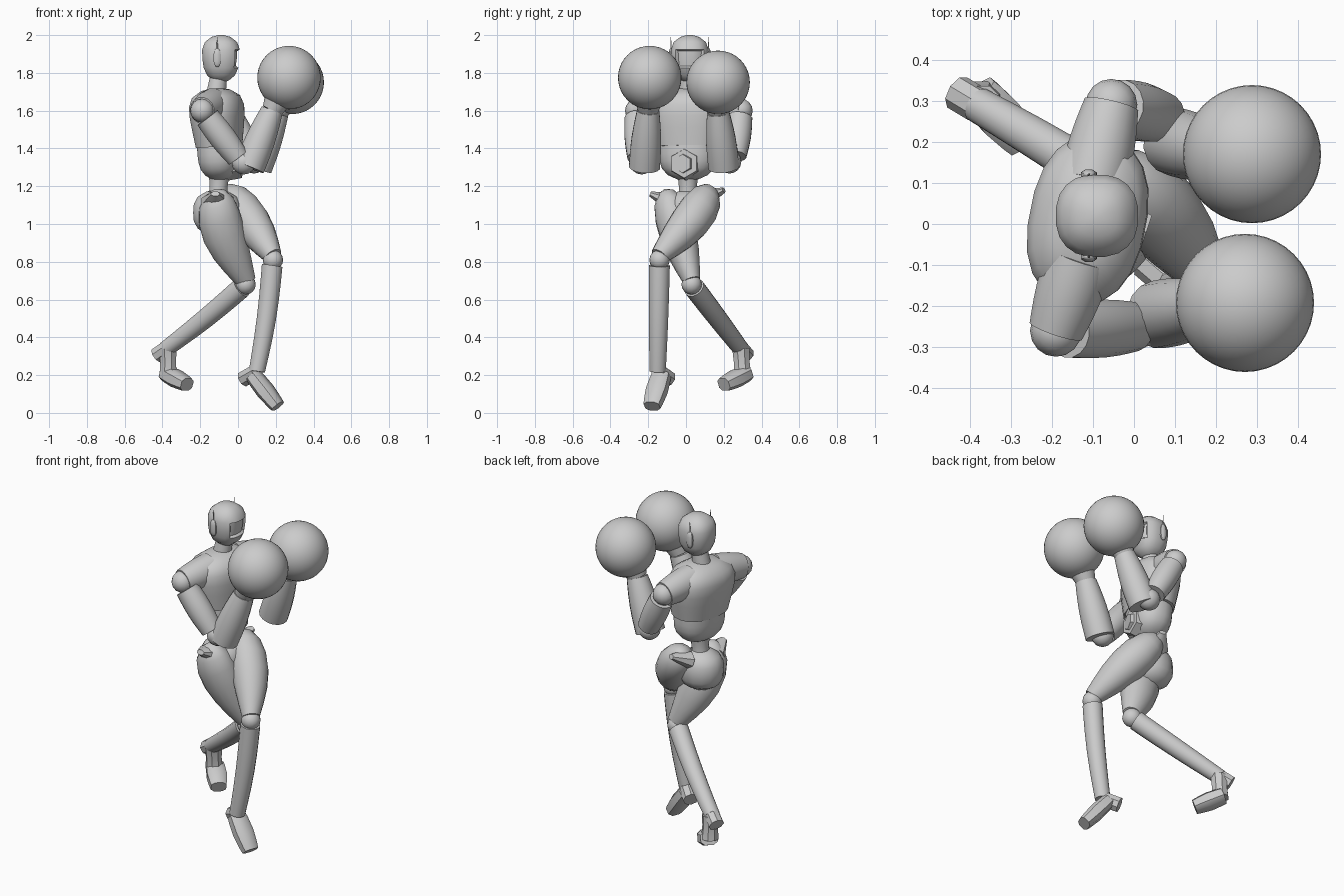
import bpy, bmesh, math
from mathutils import Vector

if "Cube" in bpy.data.objects:
    bpy.data.objects.remove(bpy.data.objects["Cube"])

grey = bpy.data.materials.new("plain grey")
grey.use_nodes = True
grey.diffuse_color = (.6, .6, .6, 1)
grey.node_tree.nodes["Principled BSDF"].inputs["Base Color"].default_value = grey.diffuse_color

ACROSS = Vector((0, 1, 0))
UPWARD = Vector((0, 0, 1))
SHOULDER_LINE = Vector((.2, 1, 0))   # the torso is turned a little


def finish(name, bm):
    """Turn a bmesh into a smooth grey object that keeps its sharp edges."""
    bmesh.ops.recalc_face_normals(bm, faces=bm.faces)
    mesh = bpy.data.meshes.new(name)
    bm.to_mesh(mesh)
    bm.free()
    mesh.materials.append(grey)
    part = bpy.data.objects.new(name, mesh)
    bpy.context.collection.objects.link(part)
    bpy.ops.object.select_all(action='DESELECT')
    part.select_set(True)
    bpy.context.view_layer.objects.active = part
    bpy.ops.object.shade_smooth_by_angle(angle=math.radians(40))


# Outline rules: scale of the cross-section at t, from start to end
def taper(end, bulge=0):
    return lambda t: 1 + (end - 1) * t + bulge * math.sin(math.pi * t)


def capsule(t):
    return math.sqrt(1 - abs(2 * t - 1) ** 3)


def bowl(t):
    return math.sqrt(1 - (1 - t) ** 4)


def chest_outline(t):
    return (.85 + .32 * t) * math.sqrt(1 - t ** 6)


def head_outline(t):
    return (.85 + .2 * t) * capsule(t)


def thigh_outline(t):
    return taper(.55, .38)(t) * math.sqrt(1 - (1 - t) ** 9)


def skin(start, end, shape, width, depth=None, side=ACROSS, sides=16,
         power=1, bend=(0, 0, 0), steps=8):
    """Skin oval rings from start to end; width runs along the side direction."""
    depth = depth or width
    start, end, bend = Vector(start), Vector(end), Vector(bend)
    axis = (end - start).normalized()
    u = (side - axis * side.dot(axis)).normalized()
    v = axis.cross(u)
    bm = bmesh.new()
    rings = []
    for i in range(steps + 1):
        t = (1 - math.cos(math.pi * i / steps)) / 2
        centre = start.lerp(end, t) + bend * math.sin(math.pi * t)
        scale = max(shape(t), .15)
        ring = []
        for k in range(sides):
            angle = math.tau * (k + .5) / sides
            c, s = math.cos(angle), math.sin(angle)
            c = math.copysign(abs(c) ** power, c)
            s = math.copysign(abs(s) ** power, s)
            ring.append(bm.verts.new(centre + (u * c * width + v * s * depth) * scale))
        rings.append(ring)
    for low, high in zip(rings, rings[1:]):
        for k in range(sides):
            bm.faces.new((low[k - 1], low[k], high[k], high[k - 1]))
    bm.faces.new(rings[0])
    bm.faces.new(rings[-1])
    bmesh.ops.recalc_face_normals(bm, faces=bm.faces)
    return bm


def loft(name, *args, **options):
    finish(name, skin(*args, **options))


def ball(name, centre, radius, segments=16):
    bm = bmesh.new()
    bmesh.ops.create_uvsphere(bm, u_segments=segments, v_segments=segments // 2, radius=radius)
    bmesh.ops.translate(bm, verts=bm.verts, vec=centre)
    finish(name, bm)


# Head with a sunken visor
bm = skin((-.09, .02, 1.75), (-.09, .02, 2), head_outline, .105, sides=20, power=.85)
visor = [f for f in bm.faces
         if f.normal.x > .6 and abs(f.calc_center_median().z - 1.87) < .05]
bmesh.ops.inset_region(bm, faces=visor, thickness=.008, depth=-.015)
finish("head", bm)
loft("neck", (-.12, .01, 1.66), (-.1, .02, 1.8), taper(.8), .055)

# Ear pods with thin aerials
for tag, sign in (("left", 1), ("right", -1)):
    y = .02 + sign * .1
    loft(tag + "_ear", (-.11, y, 1.83), (-.11, y, 1.93), capsule, .014, .021, sides=8)
    loft(tag + "_aerial", (-.11, y, 1.92), (-.11, y, 1.99), taper(.4), .004, sides=6, steps=1)

# Torso: chest shell over a narrower belly
turned = dict(side=SHOULDER_LINE, sides=20, power=.85)
loft("chest", (-.1, .01, 1.41), (-.12, .01, 1.72), chest_outline, .205, .14, **turned)
loft("belly", (-.09, .01, 1.23), (-.1, .01, 1.43), bowl, .155, .115, **turned)
plate = dict(side=SHOULDER_LINE, sides=6, steps=1)
loft("belly_plate", (-.05, 0, 1.32), (.02, -.01, 1.32), taper(.85), .09, **plate)
loft("belly_boss", (0, -.01, 1.32), (.03, -.02, 1.32), taper(.9), .055, **plate)

# Waist and pelvis with pointed hip crests
loft("waist", (-.11, .01, 1.06), (-.1, .01, 1.26), taper(.8, -.2), .07)
loft("pelvis", (-.11, .01, .94), (-.11, .01, 1.18), capsule, .12, .13)
crest = dict(side=UPWARD, sides=8, steps=4)
loft("left_hip_crest", (-.08, .1, 1.14), (-.04, .2, 1.18), taper(.3), .05, .07, **crest)
loft("right_hip_crest", (-.12, -.09, 1.12), (-.12, -.19, 1.16), taper(.3), .05, .08, **crest)


def build_arm(tag, collar, shoulder, elbow, cuff, wrist, glove):
    loft(tag + "_sleeve", collar, shoulder, taper(.8, .06), .09, .085, side=UPWARD)
    ball(tag + "_shoulder", shoulder, .063)
    upper_start = Vector(shoulder).lerp(Vector(elbow), .15)
    loft(tag + "_upper_arm", upper_start, elbow, taper(.9, .12), .067)
    ball(tag + "_elbow", Vector(elbow).lerp(Vector(cuff), .5), .063)
    loft(tag + "_forearm", cuff, wrist, taper(.72, .1), .083)
    loft(tag + "_glove_cuff", wrist, Vector(wrist).lerp(Vector(glove), .5), taper(1.5), .055)
    ball(tag + "_glove", glove, .168, segments=40)


build_arm("right", collar=(-.13, -.08, 1.63), shoulder=(-.19, -.26, 1.6),
          elbow=(0, -.25, 1.35), cuff=(.06, -.22, 1.3),
          wrist=(.18, -.2, 1.6), glove=(.27, -.192, 1.775))
build_arm("left", collar=(-.1, .1, 1.63), shoulder=(-.055, .29, 1.6),
          elbow=(.07, .26, 1.36), cuff=(.1, .2, 1.3),
          wrist=(.21, .17, 1.59), glove=(.287, .17, 1.75))


def build_leg(tag, hip, knee, ankle, heel, instep, toe, foot_side, bend, girth):
    loft(tag + "_thigh", hip, Vector(knee) + UPWARD * .02, thigh_outline, *girth, bend=bend)
    ball(tag + "_knee", knee, .054)
    shin_top = Vector(knee).lerp(Vector(ankle), .05)
    loft(tag + "_shin", shin_top, ankle, taper(.78, .04), .056, bend=(.01, 0, 0))
    loft(tag + "_heel", ankle, heel, taper(1), .044, sides=8, steps=2)
    loft(tag + "_foot", instep, toe, taper(.9, .2), .05, .04, side=foot_side, sides=8,
         power=.7, steps=4)


# Both legs cross under the body: one planted in front, one trailing
build_leg("left", hip=(-.07, .14, 1.19), knee=(.185, -.14, .81), ankle=(.1, -.15, .22),
          heel=(.03, -.09, .18), instep=(.08, -.13, .2), toe=(.21, -.18, .035),
          foot_side=Vector((.4, 1, 0)), bend=(.01, .02, 0), girth=(.09, .09))
build_leg("right", hip=(-.125, -.11, 1.18), knee=(.04, .03, .68), ankle=(-.38, .29, .34),
          heel=(-.43, .32, .305), instep=(-.38, .32, .21), toe=(-.27, .2, .15),
          foot_side=Vector((1, 1, 0)), bend=(-.03, 0, 0), girth=(.085, .1))
loft("right_ankle", (-.37, .29, .34), (-.37, .3, .2), taper(1, -.1), .05, sides=8, steps=4)
